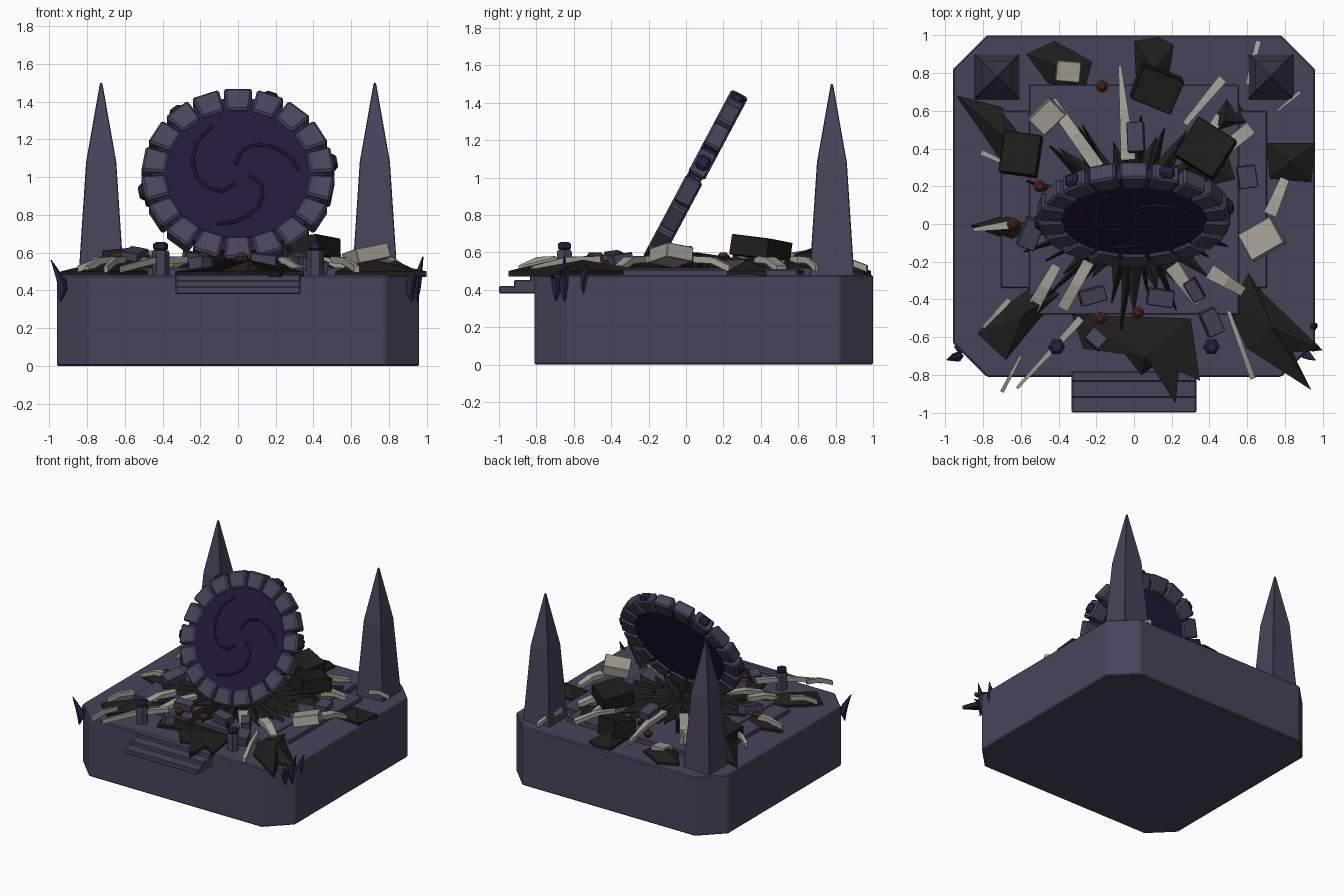
import bpy, bmesh, math, random
from math import sin, cos, pi, radians
from mathutils import Vector, Matrix

if "Cube" in bpy.data.objects:
    bpy.data.objects.remove(bpy.data.objects["Cube"])

random.seed(4)

def mat(name, c):
    m = bpy.data.materials.new(name)
    m.diffuse_color = (*c, 1)
    m.use_nodes = True
    m.node_tree.nodes["Principled BSDF"].inputs["Base Color"].default_value = m.diffuse_color
    return m

STONE = mat("stone", (0.066, 0.056, 0.105))
PORTAL = mat("portal", (0.018, 0.009, 0.042))
GEM = mat("gem", (0.024, 0.016, 0.06))
BURNT = mat("burnt", (0.014, 0.013, 0.011))
BONE = mat("bone", (0.38, 0.35, 0.30))
RED = mat("ember", (0.07, 0.016, 0.01))

def finish(bm, name, m, bevel=0, M=None):
    bmesh.ops.recalc_face_normals(bm, faces=bm.faces)
    me = bpy.data.meshes.new(name)
    bm.to_mesh(me)
    bm.free()
    ob = bpy.data.objects.new(name, me)
    bpy.context.collection.objects.link(ob)
    me.materials.append(m)
    if M is not None:
        ob.matrix_world = M
    if bevel:
        b = ob.modifiers.new("bevel", 'BEVEL')
        b.width, b.segments = bevel, 1
    return ob

def loft(name, rings, m, bevel=0, M=None):
    """Skin a stack of equal-length point rings and cap both ends."""
    bm = bmesh.new()
    vs = [[bm.verts.new(p) for p in r] for r in rings]
    n = len(vs[0])
    for a, b in zip(vs, vs[1:]):
        for i in range(n):
            j = (i + 1) % n
            bm.faces.new((a[i], a[j], b[j], b[i]))
    bm.faces.new(vs[0][::-1])
    bm.faces.new(vs[-1])
    return finish(bm, name, m, bevel, M)

def ngon(r, n, z, x=0, y=0, a0=0):
    return [(x + r * cos(a0 + 2 * pi * i / n), y + r * sin(a0 + 2 * pi * i / n), z) for i in range(n)]

def octo(x, y0, y1, c, z):
    return [(-x, y0 + c, z), (-x + c, y0, z), (x - c, y0, z), (x, y0 + c, z),
            (x, y1 - c, z), (x - c, y1, z), (-x + c, y1, z), (-x, y1 - c, z)]

def box(name, c, s, m, rot=(0, 0, 0), bevel=0.006, M=None):
    hx, hy, hz = (v / 2 for v in s)
    q = [(-hx, -hy), (hx, -hy), (hx, hy), (-hx, hy)]
    T = Matrix.Translation(c)
    for ang, ax in zip(rot[::-1], 'ZYX'):
        T = T @ Matrix.Rotation(radians(ang), 4, ax)
    return loft(name, [[(*p, z) for p in q] for z in (-hz, hz)], m, bevel, M @ T if M else T)

# plinth, raised floor tiers and front steps
loft("plinth", [octo(.96, -.81, 1, .18, z) for z in (0, .48)], STONE, .008)
box("floor_wide", (0, .13, .485), (1.41, .94, .05), STONE)
box("floor_long", (0, .13, .49), (1.115, 1.22, .06), STONE)
for i, (y, z) in enumerate([(-1, .42), (-.92, .452), (-.835, .485)]):
    box(f"step_{i}", (0, (y - .78) / 2, (z + .38) / 2), (.66, -.78 - y, z - .38), STONE)

# rear obelisks and front lamp posts, mirrored
for s in (-1, 1):
    loft("obelisk", [ngon(r * 2 ** .5, 4, z, s * .725, .78, pi / 4)
                     for r, z in [(.12, .47), (.08, 1.08), (.006, 1.5)]], STONE, .004)
    x, y = s * .41, -.65
    loft("lamp_post", [ngon(r, 6, z, x, y) for r, z in [(.046, .47), (.046, .6), (.04, .612)]], STONE)
    loft("lamp_gem", [ngon(r, 6, z, x, y) for r, z in
                      [(.028, .61), (.04, .622), (.04, .645), (.025, .655)]], GEM)

# tilted portal ring
M = Matrix.Translation((0, .05, 1.0)) @ Matrix.Rotation(radians(-28), 4, 'X')
UP = Matrix.Rotation(pi / 2, 4, 'X')
for i in range(18):
    B = M @ Matrix.Rotation(i * 2 * pi / 18, 4, 'Y')
    loft("ring_block", [[(-w, -d, z), (w, -d, z), (w, d, z), (-w, d, z)]
                        for w, d, z in [(.06, .05, .378), (.076, .05, .508)]], STONE, .012, B)
    if i in (1, 4, 13, 16):
        box("ring_gem", (0, 0, .51), (.08, .07, .045), GEM, bevel=.016, M=B)
loft("ring_core", [ngon(.46, 36, z) for z in (-.03, .03)], GEM, 0, M @ UP)
loft("portal_disc", [ngon(.385, 36, z) for z in (-.036, .036)], PORTAL, 0, M @ UP)
# spiral relief arms
for k, (a0, sw) in enumerate([(100, 95), (-10, 100), (255, 140)]):
    cu = bpy.data.curves.new("spiral_arm", 'CURVE')
    cu.dimensions = '3D'
    cu.bevel_depth, cu.bevel_resolution, cu.use_fill_caps = .009, 0, True
    sp = cu.splines.new('POLY')
    sp.points.add(6)
    for j, p in enumerate(sp.points):
        t = j / 6
        r, a = .06 + .26 * t ** .7, radians(a0 - sw * t)
        p.co = (r * cos(a), -.037, r * sin(a), 1)
    ob = bpy.data.objects.new("spiral_arm", cu)
    bpy.context.collection.objects.link(ob)
    ob.matrix_world = M
    cu.materials.append(PORTAL)

# burnt slabs: low faceted plates lying on the floor
def slab(pts, top=.56, low=.5):
    n = len(pts)
    cx, cy = sum(p[0] for p in pts) / n, sum(p[1] for p in pts) / n
    bm = bmesh.new()
    lo = [bm.verts.new((x, y, low - .03)) for x, y in pts]
    hi = [bm.verts.new((x, y, low)) for x, y in pts]
    c = bm.verts.new((cx, cy, top))
    bm.faces.new(lo)
    for i in range(n):
        j = (i + 1) % n
        bm.faces.new((lo[i], lo[j], hi[j], hi[i]))
        bm.faces.new((hi[i], hi[j], c))
    finish(bm, "burnt_slab", BURNT)

for p in [[(-.57, .9), (-.42, .97), (-.22, .86), (-.27, .68), (-.46, .75)],
          [(0, .97), (.13, .99), (.21, .95), (.15, .58), (.02, .6)],
          [(-.94, .68), (-.7, .62), (-.54, .42), (-.6, .28), (-.72, .36)],
          [(.7, .43), (.96, .43), (.94, .22), (.72, .24)],
          [(-.83, -.58), (-.74, -.48), (-.42, -.24), (-.3, -.32), (-.5, -.5), (-.68, -.72)],
          [(.58, -.2), (.68, -.36), (1.0, -.67), (.84, -.68), (.94, -.88), (.6, -.66), (.48, -.4)],
          [(-.33, -.48), (-.27, -.66), (-.1, -.62), (.04, -.8), (.12, -.74), (.22, -.95),
           (.24, -.76), (.35, -.83), (.3, -.5)],
          [(-.87, -.01), (-.67, .05), (-.5, -.02), (-.64, -.09)],
          [(.17, .3), (.36, .5), (.54, .4), (.6, .2), (.4, .15)],
          [(.5, .72), (.62, .54), (.5, .5), (.3, .42)]]:
    slab(p)

# burst of splinters radiating from under the ring
star = []
for i in range(44):
    a = 2 * pi * i / 44
    r = random.uniform(.38, .56) if i % 2 else random.uniform(.25, .33)
    star.append((r * cos(a), .06 + r * sin(a)))
slab(star, .6, .53)
for i in range(26):
    a = 2 * pi * (i + random.random() * .7) / 26
    M2 = Matrix.Translation((.24 * cos(a), .05 + .2 * sin(a), .54)) @ Matrix.Rotation(a, 4, 'Z')
    L, w = random.uniform(.2, .42), random.uniform(.025, .06)
    loft("splinter", [[(0, -w, -.03), (0, w, -.03), (0, 0, .03)],
                      [(L, -.003, -.02), (L, .003, -.02), (L, 0, .015)]], BURNT, 0, M2)

# pale bone shards: tapered bars from (x, y, width) to (x, y, width)
for x1, y1, w1, x2, y2, w2 in [
        (-.19, .3, .07, -.44, .65, .06), (-.03, .34, .08, -.075, .84, .015),
        (.32, .38, .03, .46, .57, .06), (.47, .39, .07, .62, .51, .07),
        (.27, .53, .03, .47, .77, .05), (.6, .74, .02, .66, .97, .03),
        (.76, .6, .01, .88, .7, .02), (.72, .05, .07, .8, .24, .05),
        (-.41, -.22, .05, -.54, -.45, .07), (-.24, -.2, .06, -.38, -.45, .06),
        (.2, -.22, .08, .34, -.42, .05), (.4, -.25, .08, .58, -.36, .05),
        (-.28, -.5, .04, -.62, -.87, .015), (-.6, -.7, .015, -.7, -.89, .02),
        (.5, -.46, .02, .63, -.82, .03), (-.66, -.4, .03, -.8, -.55, .02),
        (-.7, .33, .02, -.81, .38, .03), (-.62, 0, .05, -.85, -.03, .02)]:
    a, b = Vector((x1, y1, 0)), Vector((x2, y2, 0))
    s = (b - a).normalized().cross(Vector((0, 0, 1)))
    loft("bone_shard", [[c - s * w / 2 + Vector((0, 0, z - .035)), c + s * w / 2 + Vector((0, 0, z - .035)),
                         c + s * w / 2 + Vector((0, 0, z)), c - s * w / 2 + Vector((0, 0, z))]
                        for c, w, z in [(a, w1, .58), ((a + b) / 2, (w1 + w2) / 2, .575), (b, w2, .53)]], BONE)

# rubble blocks: x, y, z, size, tilt, turn
for m, x, y, z, sx, sy, sz, tilt, turn in [
        (BONE, -.46, .57, .56, .12, .16, .08, 6, -45), (BONE, -.35, .81, .52, .13, .11, .07, 5, -5),
        (BONE, .68, -.08, .585, .2, .16, .08, -10, 30), (BURNT, .12, .72, .55, .23, .19, .14, 8, -22),
        (BURNT, -.6, .37, .56, .2, .22, .1, -6, -8), (BURNT, .38, .4, .62, .24, .24, .11, -6, -32),
        (STONE, .01, .46, .6, .09, .16, .06, -6, 3), (STONE, -.55, -.05, .58, .1, .16, .07, 10, -20),
        (STONE, .14, -.39, .56, .14, .09, .07, 5, -8), (STONE, -.2, -.61, .54, .1, .08, .07, -8, -40),
        (STONE, .41, -.52, .53, .09, .14, .07, 8, 25), (STONE, .32, -.35, .56, .12, .07, .06, 8, -60),
        (STONE, -.22, -.38, .57, .14, .08, .06, 8, 15), (STONE, .6, .25, .54, .1, .12, .05, 4, 8)]:
    box("rubble_block", (x, y, z), (sx, sy, sz), m, (tilt, tilt, turn), .004)

# embers
for x, y in [(-.17, .73), (-.5, .2), (-.64, 0), (.02, -.47), (-.18, -.5)]:
    loft("ember", [ngon(r, 8, z, x, y) for r, z in [(.02, .545), (.034, .565), (.034, .58), (.016, .6)]], RED)

# hooked thorns on the front corners: x, y, lean x, lean y, top
for x, y, lx, ly, top in [(-.93, -.7, -.06, -.02, .56), (-.91, -.66, -.04, .01, .47),
                          (.94, -.65, .04, 0, .58), (.94, -.55, .03, .02, .54), (.91, -.69, .05, -.03, .48)]:
    loft("corner_thorn", [ngon(r, 5, z, x + lx * t, y + ly * t) for r, z, t in
                          [(.005, .34, .2), (.028, .41, 0), (.026, .46, .2), (.003, top, 1)]], GEM)
